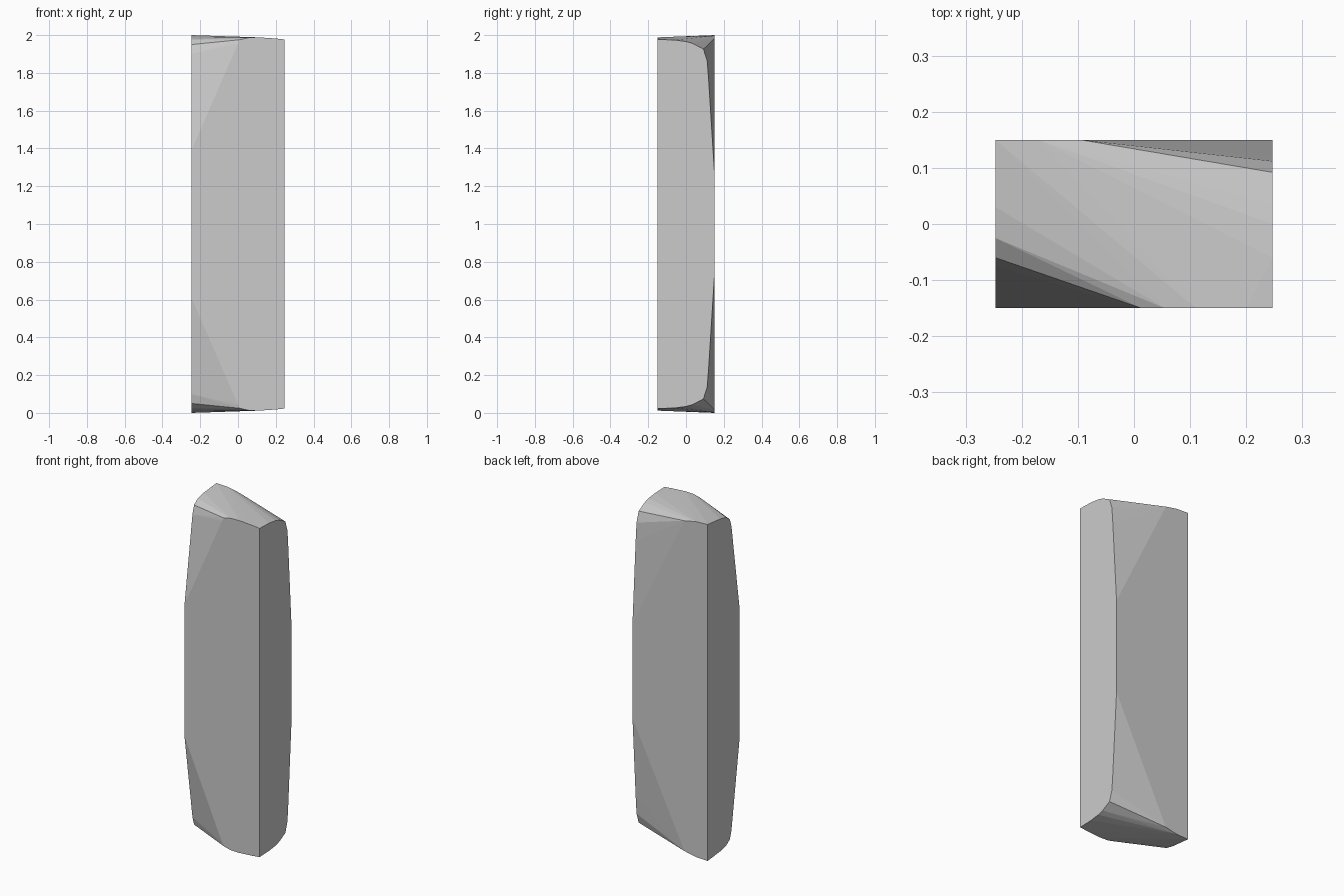
import bpy, bmesh, math

if "Cube" in bpy.data.objects:
    bpy.data.objects.remove(bpy.data.objects["Cube"])

X, Y = 0.247, 0.15  # half width and half depth

# Upper outlines of the four flat sides, mirrored about z = 1
right = [(-.15, 1.977), (-.06, 1.974), (0, 1.966), (.035, 1.956),
         (.092, 1.926), (.112, 1.865), (.12, 1.76), (.15, 1.28)]
left = [(.15, 2.0), (.03, 1.988), (-.025, 1.976), (-.06, 1.95),
        (-.075, 1.90), (-.15, 1.39)]
front = [(.2, 1.982), (.11, 1.988), (.055, 1.986), (.013, 1.976), (0, 1.955)]
back = [(-.17, 1.997), (-.095, 1.982)]

points = ([(X, y, z) for y, z in right] + [(-X, y, z) for y, z in left]
          + [(x, -Y, z) for x, z in front] + [(x, Y, z) for x, z in back])

# Faceted slab: convex skin over the side outlines
bm = bmesh.new()
for x, y, z in points:
    bm.verts.new((x, y, z))
    bm.verts.new((x, y, 2 - z))
hull = bmesh.ops.convex_hull(bm, input=bm.verts[:])
loose = [v for v in bm.verts if not v.link_faces]
bmesh.ops.delete(bm, geom=loose, context='VERTS')
bmesh.ops.dissolve_limit(bm, angle_limit=math.radians(0.5),
                         verts=bm.verts[:], edges=bm.edges[:])
bmesh.ops.recalc_face_normals(bm, faces=bm.faces[:])

mesh = bpy.data.meshes.new("stone_slab")
bm.to_mesh(mesh)
bm.free()
slab = bpy.data.objects.new("stone_slab", mesh)
bpy.context.collection.objects.link(slab)
